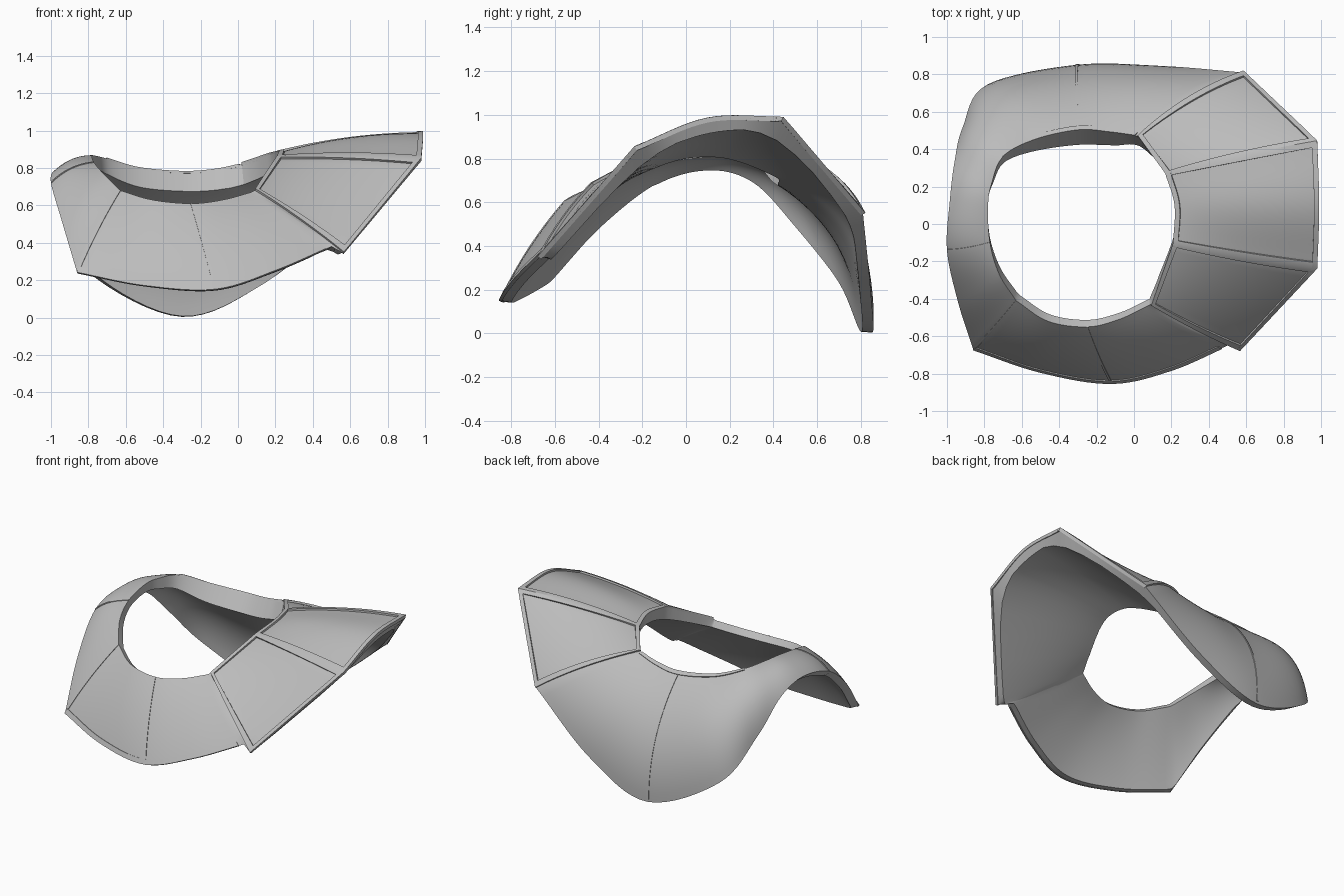
import bpy, bmesh, math
from mathutils import Vector

if "Cube" in bpy.data.objects:
    bpy.data.objects.remove(bpy.data.objects["Cube"])

# Stations round the collar: inner xyz, outer xyz, bulge, rim thickness
ST = [
    (.07, -.44, .67, .50, -.65, .38, .02, .05),
    (-.08, -.51, .63, .20, -.78, .25, .02, .05),
    (-.25, -.55, .61, -.12, -.85, .15, .02, .05),
    (-.46, -.52, .63, -.50, -.79, .17, .02, .05),
    (-.63, -.41, .68, -.86, -.67, .24, .02, .05),
    (-.72, -.27, .77, -.94, -.42, .51, .02, .05),
    (-.77, -.10, .83, -1.0, -.14, .72, .025, .05),
    (-.78, .10, .865, -.985, .12, .78, .025, .06),
    (-.76, .22, .865, -.96, .33, .71, .04, .07),
    (-.70, .36, .85, -.915, .52, .50, .075, .09),
    (-.53, .45, .80, -.785, .745, .23, .105, .12),
    (-.30, .50, .78, -.30, .85, .004, .11, .13),
    (-.13, .49, .79, .15, .845, .19, .10, .13),
    (.02, .47, .82, .585, .81, .545, .05, .12),
    (.17, .27, .87, .98, .44, .98, .025, .09),
    (.22, .10, .88, .99, .10, .975, .03, .07),
    (.21, -.10, .855, .98, -.23, .845, .015, .07),
    (.09, -.43, .68, .565, -.67, .345, .015, .05),
]
N = len(ST)
SHARP = {0, 4, 13, 14, 16, 17}


def station(u):
    """Smooth interpolation that breaks at the sharp stations."""
    i = math.floor(u)
    f = u - i
    p = [ST[(i + k) % N] for k in (-1, 0, 1, 2)]
    s0, s1 = i % N in SHARP, (i + 1) % N in SHARP
    r = []
    for a, b, c, d in zip(*p):
        m0 = c - b if s0 else (c - a) / 2
        m1 = c - b if s1 else (d - b) / 2
        r.append((2*f**3 - 3*f*f + 1)*b + (f**3 - 2*f*f + f)*m0
                 + (3*f*f - 2*f**3)*c + (f**3 - f*f)*m1)
    return Vector(r[:3]), Vector(r[3:6]), r[6], r[7]


def point(u, v):
    a, b, bulge, _ = station(u)
    a1, b1 = station(u + .03)[:2]
    a0, b0 = station(u - .03)[:2]
    n = (a1 + b1 - a0 - b0).cross(b - a).normalized()
    return a.lerp(b, v) + n * bulge * 4 * v * (1 - v)


def normal(u, v, w=.02):
    e = .02
    return (point(u + w, v) - point(u - w, v)).cross(
        point(u, v + e) - point(u, v - e)).normalized()


def underside(u, v):
    """Lining: offset surface, rounded off behind the three side panels."""
    rim = sum(station(u + d)[3] for d in (-.5, 0, .5)) / 3
    side = max(0, min(1, (3 - abs(u % N - 15)) / 1.5))
    w = .1 + .4 * side
    v *= 1 - .03 * (1 if u < 6 else side)
    p = sum((point(u + d * w, v) * k for d, k in
             ((-1, .15), (-.5, .2), (0, .3), (.5, .2), (1, .15))), Vector())
    n = sum((normal(u + d, v, .25) for d in (-.5, 0, .5)), Vector()).normalized()
    return p - n * (rim + (.05 - rim) * v)


metal = bpy.data.materials.new("light_grey")
metal.diffuse_color = (.5, .5, .5, 1)
metal.use_nodes = True
metal.node_tree.nodes["Principled BSDF"].inputs["Base Color"].default_value = metal.diffuse_color


def patch(name, u0, u1, v0, v1, top, bottom, nv, step=.125, closed=False):
    """Solid slab lying on the collar surface between parameter limits."""
    us = {round(u0 + k * step, 5) for k in range(int((u1 - u0) / step) + 1)}
    us = sorted(us | {u0, u1} | {k for k in range(math.ceil(u0), int(u1) + 1)})
    if closed:
        us = us[:-1]
    bm = bmesh.new()
    grid = []
    for u in us:
        col = []
        for j in range(nv + 1):
            v = v0 + (v1 - v0) * j / nv
            p, n = point(u, v), normal(u, v)
            low = underside(u, v) if bottom is None else p + n * bottom
            col.append((bm.verts.new(p + n * top), bm.verts.new(low)))
        grid.append(col)
    cnt = len(us)
    for i in range(cnt if closed else cnt - 1):
        a, b = grid[i], grid[(i + 1) % cnt]
        for j in range(nv):
            bm.faces.new((a[j][0], b[j][0], b[j+1][0], a[j+1][0]))
            bm.faces.new((a[j][1], a[j+1][1], b[j+1][1], b[j][1]))
        for j in (0, nv):
            bm.faces.new((a[j][0], a[j][1], b[j][1], b[j][0]))
    if not closed:
        for c in (grid[0], grid[-1]):
            for j in range(nv):
                bm.faces.new((c[j][0], c[j+1][0], c[j+1][1], c[j][1]))
    bmesh.ops.recalc_face_normals(bm, faces=bm.faces)
    me = bpy.data.meshes.new(name)
    bm.to_mesh(me)
    bm.free()
    me.materials.append(metal)
    ob = bpy.data.objects.new(name, me)
    bpy.context.collection.objects.link(ob)
    return ob


# Main flared shell
parts = [patch("collar_shell", 0, N, 0, 1, 0, None, 16, closed=True)]

# Raised frames round the three side panels
H = .012
for name, u0, u1 in (("back_seam_trim", 13, 13.05), ("upper_seam_trim", 13.96, 14.08),
                     ("lower_seam_trim", 15.92, 16.05), ("front_seam_trim", 16.95, 17)):
    parts.append(patch(name, u0, u1, 0, 1, H, -.01, 14))
parts.append(patch("side_outer_trim", 13, 17, .965, 1, H, -.01, 1))
parts.append(patch("side_inner_trim", 13, 17, 0, .035, H, -.01, 1))

# Low edge bands and narrow seams on the front, left and back
parts.append(patch("front_edge_trim", .1, 4, .94, 1, .006, -.01, 1))
parts.append(patch("back_neck_trim", 9, 12.9, 0, .03, .006, -.01, 1))
for k in (2, 4, 6, 11):
    parts.append(patch("panel_seam_%d" % k, k - .02, k + .02, 0, .98, .004, -.01, 14))

# Smooth shading with crisp edges
for ob in parts:
    ob.select_set(True)
bpy.context.view_layer.objects.active = parts[0]
bpy.ops.object.shade_smooth_by_angle(angle=math.radians(28))
